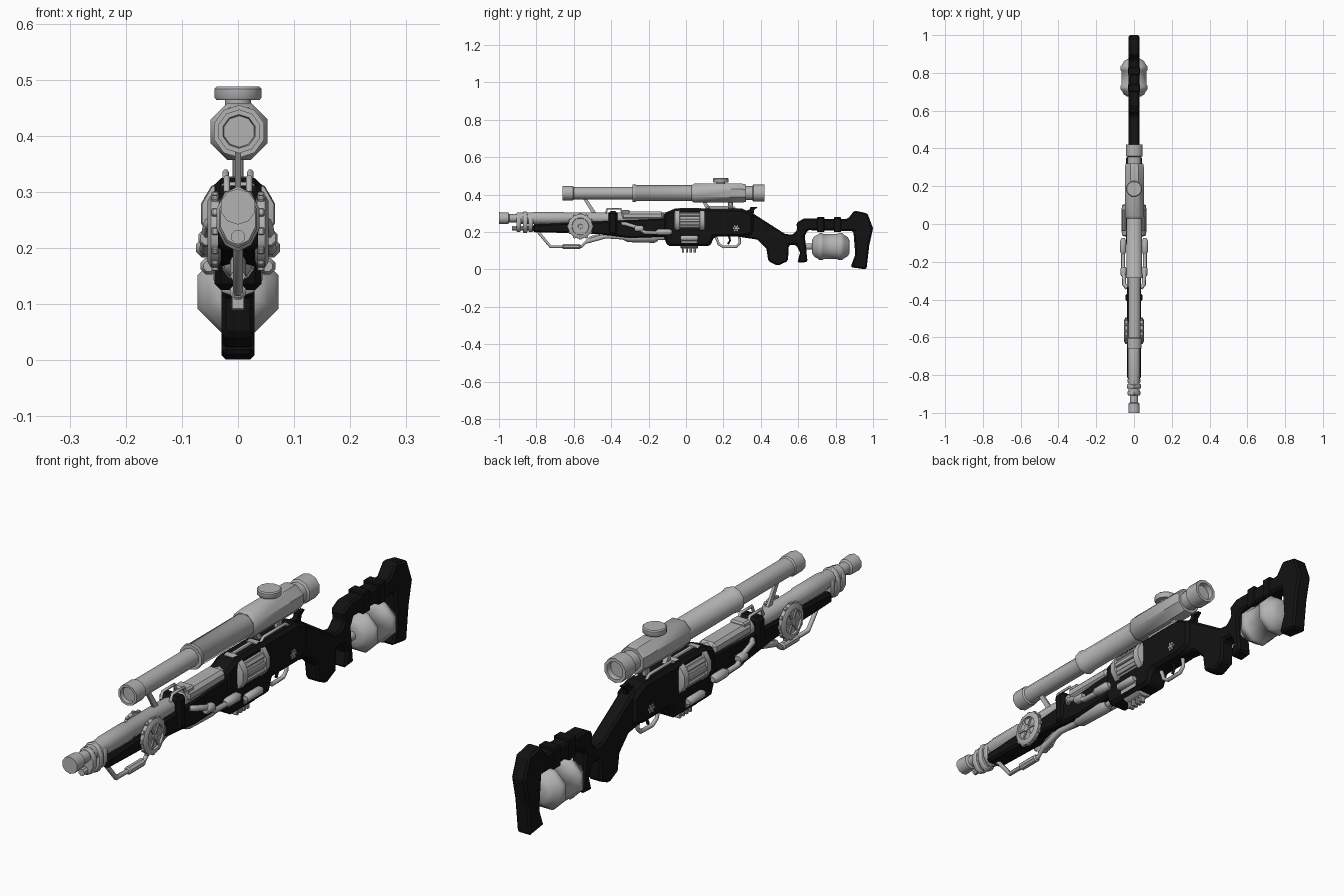
import bpy, bmesh, math
from mathutils import Vector, Matrix

cube = bpy.data.objects.get("Cube")
if cube:
    bpy.data.objects.remove(cube)


def material(name, rgb):
    m = bpy.data.materials.new(name)
    m.use_nodes = True
    m.diffuse_color = (*rgb, 1)
    m.node_tree.nodes["Principled BSDF"].inputs["Base Color"].default_value = (*rgb, 1)
    return m


STEEL = material("light grey steel", (0.45, 0.45, 0.45))
BLACK = material("black polymer", (0.006, 0.006, 0.006))


def finish(name, bm, mat, smooth=0):
    bmesh.ops.remove_doubles(bm, verts=bm.verts, dist=0.0002)
    bmesh.ops.recalc_face_normals(bm, faces=bm.faces)
    me = bpy.data.meshes.new(name)
    bm.to_mesh(me)
    bm.free()
    me.materials.append(mat)
    ob = bpy.data.objects.new(name, me)
    bpy.context.collection.objects.link(ob)
    if smooth:
        bpy.ops.object.select_all(action='DESELECT')
        ob.select_set(True)
        bpy.context.view_layer.objects.active = ob
        bpy.ops.object.shade_smooth_by_angle(angle=math.radians(smooth))
    return ob


# turned part: profile of (distance along axis, radius)
def lathe(name, profile, centre, mat=STEEL, sides=10, axis='y', smooth=42, stretch=1):
    bm = bmesh.new()
    rings = []
    for d, r in profile:
        ring = []
        for i in range(sides):
            a = math.tau * (i + 0.5) / sides
            u, v = r * math.cos(a), r * math.sin(a) * stretch
            p = {'x': (d, u, v), 'y': (u, d, v), 'z': (u, v, d)}[axis]
            ring.append(bm.verts.new(Vector(p) + Vector(centre)))
        rings.append(ring)
    for a, b in zip(rings, rings[1:]):
        for i in range(sides):
            j = (i + 1) % sides
            bm.faces.new((a[i], a[j], b[j], b[i]))
    bm.faces.new(rings[0])
    bm.faces.new(rings[-1])
    return finish(name, bm, mat, smooth)


# side outline of (y, z) given thickness across x, with chamfered edges
def slab(name, outline, half, mat=BLACK, chamfer=0.008, x=0):
    bm = bmesh.new()
    face = bm.faces.new([bm.verts.new((x - half, y, z)) for y, z in outline])
    out = bmesh.ops.extrude_face_region(bm, geom=[face])
    bmesh.ops.translate(bm, vec=(2 * half, 0, 0),
                        verts=[g for g in out['geom'] if isinstance(g, bmesh.types.BMVert)])
    ob = finish(name, bm, mat)
    if chamfer:
        mod = ob.modifiers.new("chamfer", 'BEVEL')
        mod.width = chamfer
        mod.segments = 1
        mod.limit_method = 'ANGLE'
        mod.angle_limit = math.radians(50)
    return ob


def box(name, y0, y1, z0, z1, half, mat=STEEL, chamfer=0.004, x=0):
    return slab(name, [(y0, z0), (y1, z0), (y1, z1), (y0, z1)], half, mat, chamfer, x)


def pipe(name, points, radius, mat=STEEL):
    cu = bpy.data.curves.new(name, 'CURVE')
    cu.dimensions = '3D'
    cu.bevel_depth = radius
    cu.bevel_resolution = 1
    cu.use_fill_caps = True
    sp = cu.splines.new('POLY')
    sp.points.add(len(points) - 1)
    for p, c in zip(sp.points, points):
        p.co = (*c, 1)
    cu.materials.append(mat)
    ob = bpy.data.objects.new(name, cu)
    bpy.context.collection.objects.link(ob)
    return ob


# stock, grip and butt in one outline
slab("stock", [(.28, .325), (.35, .305), (.42, .26), (.53, .19), (.57, .185), (.595, .21),
               (.59, .25), (.63, .272), (.865, .27), (.9, .315), (.97, .3), (1, .22),
               (.98, .13), (.965, 0), (.88, .012), (.905, .08), (.895, .205), (.65, .21),
               (.635, .18), (.65, .04), (.595, .035), (.61, .09), (.59, .13), (.55, .13),
               (.545, .045), (.49, .02), (.44, .045), (.43, .11), (.38, .16), (.28, .175)], .029)
for y in (.72, .81):
    box("stock_strap", y - .02, y + .02, .2, .28, .033, BLACK)

# canister hung inside the stock
lathe("canister", [(.64, .018), (.675, .018), (.675, .04), (.685, .058), (.705, .07), (.715, .078),
                   (.73, .078), (.735, .073), (.81, .073), (.815, .078), (.835, .078),
                   (.845, .068), (.865, .055), (.875, .035)], (0, 0, .122), sides=8, smooth=50)

# receiver and fore-end
slab("receiver", [(-.12, .3), (-.06, .325), (.3, .325), (.36, .295), (.36, .19), (.3, .175),
                  (.15, .175), (.13, .125), (-.1, .125), (-.12, .18)], .042, chamfer=.012)
slab("fore_end", [(-.82, .24), (-.5, .255), (-.1, .275), (-.1, .175), (-.3, .168), (-.48, .19),
                  (-.82, .2)], .036)
box("fore_end_band", -.415, -.365, .185, .312, .044, BLACK, .012)
slab("hammer", [(.31, .31), (.34, .32), (.345, .335), (.385, .335), (.365, .318), (.36, .29)], .01,
     chamfer=.002)

# barrel, muzzle and under rod
lathe("barrel", [(-1, .018), (-1, .032), (-.95, .03), (-.945, .022), (-.89, .022), (-.89, .03),
                 (-.83, .03), (-.8, .034), (-.66, .034), (-.65, .031), (-.1, .031)],
      (0, 0, .274), sides=10)
lathe("muzzle_bore", [(-1.0, .018), (-.995, .018)], (0, 0, .274), BLACK)
lathe("under_rod", [(-.93, .013), (-.8, .013)], (0, 0, .22), sides=8)
for y, r in ((-.895, .036), (-.86, .04), (-.83, .036)):
    lathe("barrel_collar", [(y - .012, r * .9), (y - .007, r), (y + .007, r), (y + .012, r * .9)],
          (0, 0, .252), sides=10, stretch=1.45)
box("barrel_cover", -.345, -.12, .265, .309, .036, chamfer=.012)
box("sight_block", -.345, -.3, .29, .318, .03, chamfer=.006)
pipe("sight_bridge", [(-.02, -.43, .3), (-.02, -.42, .325), (-.02, -.35, .325), (-.02, -.34, .3)], .006)
pipe("sight_bridge", [(.02, -.43, .3), (.02, -.42, .325), (.02, -.35, .325), (.02, -.34, .3)], .006)

# revolving chamber with ribs
lathe("chamber", [(-.065, .052), (-.06, .066), (-.035, .068), (-.033, .06), (.073, .06),
                  (.075, .068), (.1, .066), (.105, .052)], (0, 0, .262), sides=12)
for i in range(12):
    rib = box("chamber_rib", -.035, .075, .055, .066, .009, chamfer=.003)
    rib.matrix_world = Matrix.Translation((0, 0, .262)) @ Matrix.Rotation(math.tau * i / 12, 4, 'Y')
lathe("feed_drum", [(-.03, .04), (-.025, .046), (.06, .046), (.065, .04)], (0, 0, .158), sides=10)
for i in range(4):
    box("drum_tooth", -.022 + i * .021, -.01 + i * .021, .09, .125, .012, chamfer=.002)

# trigger group
pipe("trigger_guard", [(0, .16, .175), (0, .175, .135), (0, .2, .12), (0, .27, .122),
                       (0, .288, .14), (0, .285, .18)], .008)
pipe("trigger", [(0, .23, .18), (0, .235, .155), (0, .225, .135)], .006, BLACK)

# parts repeated on both flanks
for s in (-1, 1):
    hub = (0, -.565, .23)
    lathe("side_wheel", [(s * .03, .05), (s * .034, .066), (s * .048, .066), (s * .054, .056),
                         (s * .054, .046), (s * .047, .044)], hub, sides=16, axis='x')
    lathe("wheel_hub", [(s * .046, .014), (s * .054, .012)], hub, sides=8, axis='x')
    for i in range(12):
        a = math.tau * i / 12
        tooth = box("wheel_tooth", -.007, .007, .062, .071, .006, chamfer=.002)
        tooth.matrix_world = Matrix.Translation((s * .041, hub[1], hub[2])) @ Matrix.Rotation(a, 4, 'X')
        if i % 2:
            spoke = box("wheel_spoke", -.004, .004, .012, .046, .003, chamfer=0)
            spoke.matrix_world = Matrix.Translation((s * .049, hub[1], hub[2])) @ Matrix.Rotation(a, 4, 'X')
    pipe("side_tube", [(s * .036, -.34, .245), (s * .052, -.32, .243), (s * .055, -.26, .225),
                       (s * .058, -.22, .198), (s * .058, -.12, .196)], .011)
    lathe("side_tube_joint", [(-.275, .013), (-.268, .017), (-.235, .017), (-.228, .013)],
          (s * .055, 0, .218), sides=8)
    lathe("side_capsule", [(-.16, .01), (-.145, .018), (-.09, .018), (-.075, .01)],
          (s * .058, 0, .2), sides=8)
    lathe("flank_cell", [(-.03, .01), (-.02, .016), (.055, .016), (.065, .01)],
          (s * .052, 0, .168), sides=8)
    # fastener with small studs around it
    lathe("receiver_screw", [(s * .04, .007), (s * .0445, .007)], (0, .268, .22), axis='x', sides=8)
    for i in range(6):
        a = math.tau * i / 6
        lathe("screw_stud", [(s * .04, .005), (s * .0445, .005)],
              (0, .268 + .013 * math.cos(a), .22 + .013 * math.sin(a)), axis='x', sides=6)

# piping below the fore-end
pipe("lower_handle", [(0, -.82, .215), (0, -.79, .2), (0, -.725, .122), (0, -.56, .122),
                      (0, -.51, .17), (0, -.46, .185)], .009)
lathe("handle_sleeve", [(-.66, .01), (-.655, .015), (-.57, .015), (-.565, .01)], (0, 0, .122), sides=8)
pipe("lower_pipe", [(0, -.53, .15), (0, -.43, .178), (0, -.3, .17), (0, -.1, .17)], .014)
lathe("lower_tank", [(-.34, .012), (-.31, .026), (-.17, .03), (-.15, .02)], (0, 0, .172), sides=10)

# telescope, eyepiece to the rear
lathe("scope_tube", [(-.645, .028), (-.66, .03), (-.66, .039), (-.605, .039), (-.6, .034),
                     (-.285, .034), (-.285, .047), (-.27, .047), (-.265, .043), (.32, .043),
                     (.32, .038), (.355, .038), (.36, .046), (.42, .046), (.42, .034),
                     (.4, .032)], (.002, 0, .408))
lathe("scope_body", [(.03, .046), (.045, .055), (.3, .055), (.32, .05)], (.002, 0, .408), sides=8)
lathe("scope_turret", [(.44, .024), (.464, .024), (.464, .04), (.468, .043), (.484, .043),
                       (.488, .039)], (0, .186, 0), sides=12, axis='z')

# scope mounts
slab("front_mount", [(-.55, .378), (-.53, .378), (-.475, .295), (-.5, .295)], .005, STEEL, 0)
slab("rear_mount", [(.08, .375), (.1, .375), (.135, .32), (.11, .32)], .008, STEEL, 0)
box("rear_mount_post", .225, .25, .315, .37, .01)
for s in (-1, 1):
    pipe("mount_rail", [(s * .022, .1, .32), (s * .022, .12, .335), (s * .022, .25, .335),
                        (s * .022, .27, .32)], .006)
